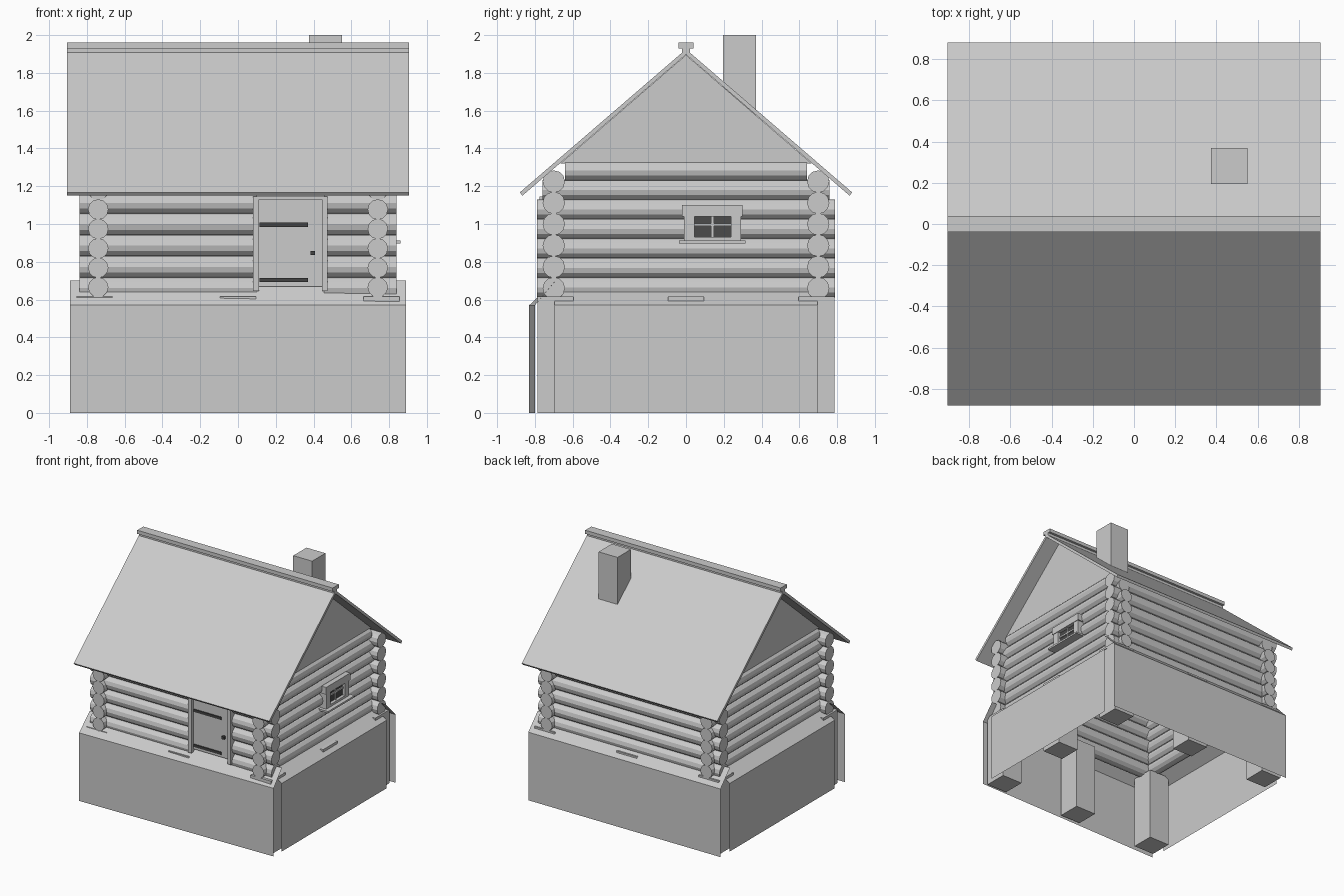
import bpy, bmesh, math
from mathutils import Matrix, Vector

if "Cube" in bpy.data.objects:
    bpy.data.objects.remove(bpy.data.objects["Cube"])


def material(name, v):
    m = bpy.data.materials.new(name)
    m.diffuse_color = (v, v, v, 1)
    m.use_nodes = True
    m.node_tree.nodes["Principled BSDF"].inputs["Base Color"].default_value = m.diffuse_color
    return m


GREY = material("plain grey", 0.6)
DARK = material("dark iron", 0.055)
PANE = material("dark pane", 0.07)


def finish(name, bm, mat=GREY, fix=True):
    if fix:
        bmesh.ops.recalc_face_normals(bm, faces=bm.faces[:])
    me = bpy.data.meshes.new(name)
    bm.to_mesh(me)
    bm.free()
    me.materials.append(mat)
    ob = bpy.data.objects.new(name, me)
    bpy.context.collection.objects.link(ob)
    return ob


def add_box(bm, x, y, z):
    lo, hi = Vector((x[0], y[0], z[0])), Vector((x[1], y[1], z[1]))
    size = hi - lo
    mat = Matrix.Translation((lo + hi) / 2) @ Matrix.Diagonal((*size, 1))
    bmesh.ops.create_cube(bm, size=1, matrix=mat)


def boxes(name, items, mat=GREY):
    bm = bmesh.new()
    for it in items:
        add_box(bm, *it)
    return finish(name, bm, mat)


def prism(name, profile, x0, x1):
    """Extrude a (y, z) profile along x."""
    bm = bmesh.new()
    f = bm.faces.new([bm.verts.new((x0, y, z)) for y, z in profile])
    ext = bmesh.ops.extrude_face_region(bm, geom=[f])["geom"]
    bmesh.ops.translate(bm, vec=(x1 - x0, 0, 0),
                        verts=[v for v in ext if isinstance(v, bmesh.types.BMVert)])
    return finish(name, bm)


def add_log(bm, axis, a, b, side, z, r):
    """Faceted log from a to b along the x or y axis."""
    if axis == "x":
        mat = Matrix.Translation(((a + b) / 2, side, z)) @ Matrix.Rotation(math.pi / 2, 4, "Y")
    else:
        mat = Matrix.Translation((side, (a + b) / 2, z)) @ Matrix.Rotation(math.pi / 2, 4, "X")
    bmesh.ops.create_cone(bm, cap_ends=True, segments=12, radius1=r, radius2=r,
                          depth=b - a, matrix=mat)


SLOPE = 0.864  # roof rise per unit of y

# front and back log walls, the front one interrupted by the door
for name, y in (("front_logs", -0.70), ("back_logs", 0.70)):
    bm = bmesh.new()
    for i in range(6):
        z = 0.66 + 0.113 * i
        spans = [(-0.84, 0.84)]
        if y < 0 and z < 1.15:
            spans = [(-0.84, 0.10), (0.455, 0.84)]
        for a, b in spans:
            add_log(bm, "x", a, b, y, z, 0.059)
    finish(name, bm)

# side log walls, upper logs shortened under the roof
for name, x in (("left_logs", -0.74), ("right_logs", 0.74)):
    bm = bmesh.new()
    for i in range(7):
        z = 0.665 + 0.103 * i
        half = min(0.79, (1.89 - z - 0.054) / SLOPE)
        add_log(bm, "y", -half, half, x, z, 0.054)
    finish(name, bm)

# gable walls
gy = (1.895 - 1.32) / SLOPE
for name, s in (("left_gable", -1), ("right_gable", 1)):
    prism(name, [(-gy, 1.32), (gy, 1.32), (0, 1.895)], s * 0.72, s * 0.77)

# roof panels and ridge cap
for name, s in (("front_roof", -1), ("back_roof", 1)):
    prism(name, [(0, 1.925), (s * 0.88, 1.167), (s * 0.866, 1.15), (0, 1.897)], -0.905, 0.905)
boxes("ridge_cap", [((-0.905, 0.905), (-0.04, 0.04), (1.93, 1.96)),
                    ((-0.905, 0.905), (-0.02, 0.02), (1.905, 1.93))])

# chimney
boxes("chimney", [((0.375, 0.55), (0.195, 0.37), (1.5, 2.0))])


# skirting sheets: vertical panel folded in towards the wall
def skirt(name, rows):
    bm = bmesh.new()
    vs = [[bm.verts.new(p) for p in row] for row in rows]
    for lower, upper in zip(vs, vs[1:]):
        bm.faces.new((lower[0], lower[1], upper[1], upper[0]))
    finish(name, bm, fix=False)


skirt("front_skirt", [[(-0.89, -0.83, 0), (0.89, -0.80, 0)],
                      [(-0.89, -0.83, 0.57), (0.89, -0.80, 0.57)],
                      [(-0.89, -0.69, 0.70), (0.89, -0.69, 0.70)]])
skirt("back_skirt", [[(0.89, 0.815, 0), (-0.89, 0.815, 0)],
                     [(0.89, 0.815, 0.57), (-0.89, 0.815, 0.57)],
                     [(0.89, 0.69, 0.70), (-0.89, 0.69, 0.70)]])
for name, s in (("left_skirt", -1), ("right_skirt", 1)):
    skirt(name, [[(s * x, -s * 0.695, z), (s * x, s * 0.695, z)]
                 for x, z in ((0.89, 0), (0.89, 0.57), (0.74, 0.67))])

# foundation posts
spots = [(x, y) for x in (-0.76, 0, 0.76) for y in (-0.69, 0.69)] + [(0.76, 0)]
boxes("foundation_posts", [((x - 0.095, x + 0.095), (y - 0.095, y + 0.095), (0, 0.615))
                           for x, y in spots])

# door with frame, hinges and knob
boxes("door_panel", [((0.105, 0.45), (-0.745, -0.70), (0.67, 1.135))])
boxes("door_frame", [((0.08, 0.11), (-0.775, -0.66), (0.645, 1.145)),
                     ((0.445, 0.475), (-0.775, -0.66), (0.645, 1.145)),
                     ((0.11, 0.445), (-0.77, -0.66), (1.13, 1.145))])
boxes("door_hinges", [((0.115, 0.37), (-0.753, -0.745), (z, z + 0.022))
                      for z in (0.692, 0.985)], DARK)
boxes("door_knob", [((0.385, 0.408), (-0.768, -0.745), (0.835, 0.858))], DARK)

# side window: frame boards, sill, crossbars and panes
boxes("window_frame", [((0.74, 0.83), (-0.02, 0.30), (1.04, 1.10)),
                       ((0.74, 0.825), (-0.01, 0.045), (0.91, 1.04)),
                       ((0.74, 0.825), (0.238, 0.29), (0.91, 1.04)),
                       ((0.74, 0.825), (0.045, 0.238), (0.91, 0.932)),
                       ((0.74, 0.86), (-0.037, 0.315), (0.898, 0.913))])
boxes("window_crossbars", [((0.78, 0.81), (0.133, 0.148), (0.93, 1.04)),
                           ((0.78, 0.81), (0.045, 0.238), (0.989, 1.003))])
boxes("window_panes", [((0.795, 0.80), (0.045, 0.238), (0.932, 1.04))], PANE)
